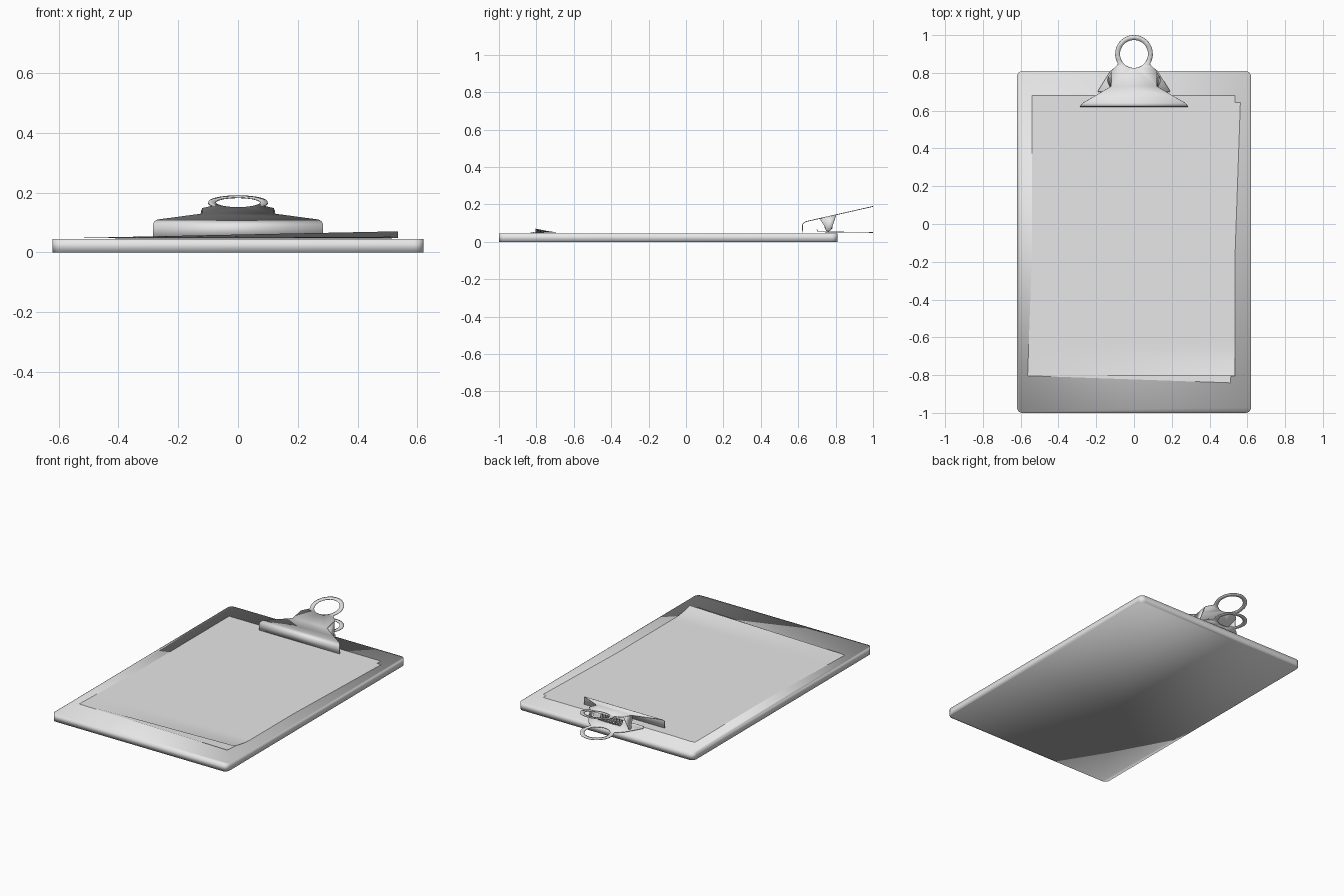
import bpy, bmesh, math
from mathutils import Matrix, Vector

cube = bpy.data.objects.get("Cube")
if cube:
    bpy.data.objects.remove(cube, do_unlink=True)

grey = bpy.data.materials.new("plain_grey")
grey.use_nodes = True
grey.diffuse_color = (0.8, 0.8, 0.8, 1)
grey.node_tree.nodes["Principled BSDF"].inputs["Base Color"].default_value = (0.8, 0.8, 0.8, 1)


def finish(bm, name, sharp=None, thickness=0):
    mesh = bpy.data.meshes.new(name)
    bm.to_mesh(mesh)
    bm.free()
    mesh.materials.append(grey)
    mesh.shade_smooth()
    if sharp:
        mesh.set_sharp_from_angle(angle=math.radians(sharp))
    obj = bpy.data.objects.new(name, mesh)
    bpy.context.collection.objects.link(obj)
    if thickness:
        mod = obj.modifiers.new("thickness", "SOLIDIFY")
        mod.thickness = thickness
        mod.offset = 0
    return obj


def arc(cx, cy, r, start, end, steps):
    angles = [math.radians(start + (end - start) * i / steps) for i in range(steps + 1)]
    return [(cx + r * math.cos(a), cy + r * math.sin(a)) for a in angles]


# Board: rounded rectangle, softly shaded all over
def make_board(half_w, front, back, height, r):
    bm = bmesh.new()
    corners = [(half_w - r, back - r), (r - half_w, back - r),
               (r - half_w, front + r), (half_w - r, front + r)]
    outline = []
    for i, (x, y) in enumerate(corners):
        outline += arc(x, y, r, 90 * i, 90 * i + 90, 5)
    base = bm.faces.new([bm.verts.new((x, y, 0)) for x, y in outline])
    top = bmesh.ops.extrude_face_region(bm, geom=[base], use_keep_orig=True)
    moved = [v for v in top["geom"] if isinstance(v, bmesh.types.BMVert)]
    bmesh.ops.translate(bm, verts=moved, vec=(0, 0, height))
    bmesh.ops.recalc_face_normals(bm, faces=bm.faces)
    finish(bm, "board")


make_board(0.62, -1.0, 0.81, 0.045, 0.03)


# Paper: thin sheets whose front left corner lifts
def make_sheet(name, centre, z, turn, curl):
    bm = bmesh.new()
    bmesh.ops.create_grid(bm, x_segments=12, y_segments=40, size=0.5)
    for v in bm.verts:
        v.co.x *= 1.075
        v.co.y *= 1.485
        lift = max(0, -0.6 - v.co.y) / 0.1425
        v.co.z = z + curl * lift ** 1.5 * (v.co.x + 0.5375) / 1.075
    bmesh.ops.rotate(bm, verts=bm.verts, cent=(0, 0, 0),
                     matrix=Matrix.Rotation(math.radians(turn), 3, "Z"))
    bmesh.ops.translate(bm, verts=bm.verts, vec=(*centre, 0))
    finish(bm, name)


make_sheet("lower_sheet", (0, -0.08), 0.0465, -2, 0.006)
make_sheet("upper_sheet", (-0.002, -0.0625), 0.0485, 0, 0.022)


# Clip plates: winged outline ending in a finger ring
def make_plate(name, wing, height, lip):
    bm = bmesh.new()
    right = wing + arc(0, 0.9, 0.1, -32, 90, 9)
    outline = right + [(-x, y) for x, y in reversed(right[:-1])]
    hole = arc(0, 0.9, 0.075, 0, 360, 20)[:-1]
    edges = []
    for loop in (outline, hole):
        vs = [bm.verts.new((x, y, 0)) for x, y in loop]
        edges += [bm.edges.new((a, vs[i - 1])) for i, a in enumerate(vs)]
    bmesh.ops.triangle_fill(bm, edges=edges, use_beauty=True, normal=(0, 0, 1))
    for v in bm.verts:
        v.co.z = height(v.co.y)
    # Fold the gripping edge
    edge = min(bm.edges, key=lambda e: e.verts[0].co.y + e.verts[1].co.y)
    for half, y, z in lip:
        new = bmesh.ops.extrude_edge_only(bm, edges=[edge])["geom"]
        edge = next(e for e in new if isinstance(e, bmesh.types.BMEdge)
                    and all(v in new for v in e.verts))
        for v in edge.verts:
            v.co = Vector((math.copysign(half, v.co.x), y, z))
    bmesh.ops.recalc_face_normals(bm, faces=bm.faces)
    finish(bm, name, 40, 0.004)


def upper_height(y):
    return 0.11 + (y - 0.65) * 0.226


make_plate("clip_upper_plate",
           [(0.27, 0.642), (0.21, 0.676), (0.12, 0.73), (0.12, 0.81), (0.098, 0.832)],
           upper_height,
           [(0.28, 0.63, 0.102), (0.285, 0.623, 0.092), (0.285, 0.622, 0.05)])
make_plate("clip_lower_plate",
           [(0.19, 0.705), (0.125, 0.81), (0.098, 0.832)],
           lambda y: 0.053 - (y - 0.7) * 0.01,
           [(0.19, 0.7, 0.066)])

# Clip ears: tapered side flaps carrying the hinge
ear = [(0.715, 0.124), (0.803, 0.144), (0.782, 0.08), (0.773, 0.06),
       (0.76, 0.055), (0.748, 0.06), (0.742, 0.08)]
for side, name in ((1, "clip_left_ear"), (-1, "clip_right_ear")):
    bm = bmesh.new()
    bm.faces.new([bm.verts.new((side * (0.12 + (0.144 - z) * 0.2), y, z)) for y, z in ear])
    finish(bm, name, 40, 0.004)

# Spring: coil wound across the hinge
curve = bpy.data.curves.new("clip_spring", "CURVE")
curve.dimensions = "3D"
curve.bevel_depth = 0.004
curve.bevel_resolution = 1
curve.materials.append(grey)
spline = curve.splines.new("POLY")
turns, per_turn = 8, 12
spline.points.add(turns * per_turn)
for i, p in enumerate(spline.points):
    a = math.tau * i / per_turn
    x = -0.08 + 0.16 * i / (turns * per_turn)
    p.co = (x, 0.762 + 0.018 * math.cos(a), 0.08 + 0.018 * math.sin(a), 1)
bpy.context.collection.objects.link(bpy.data.objects.new("clip_spring", curve))
